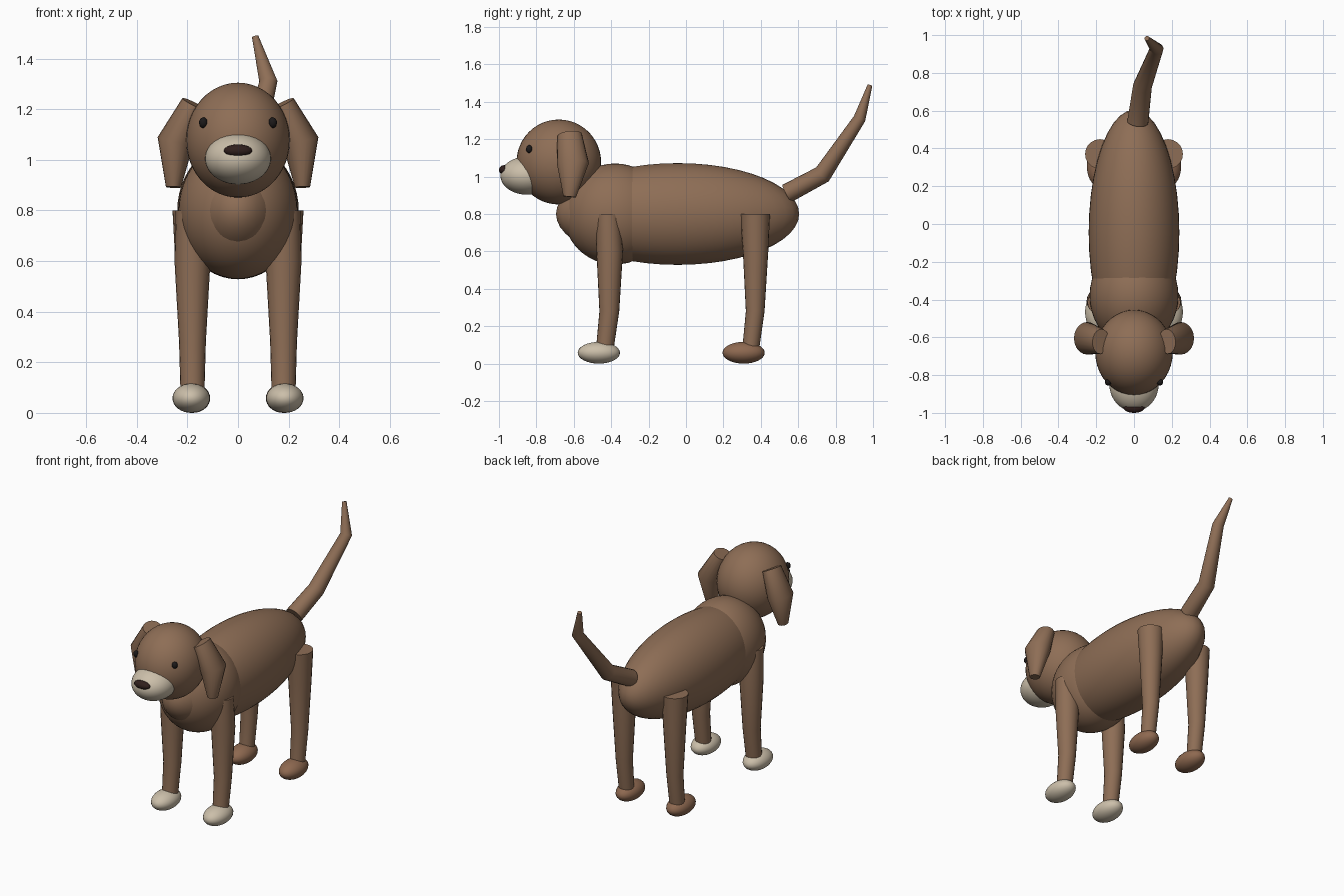
import bpy, bmesh, math
from mathutils import Vector

if "Cube" in bpy.data.objects:
    bpy.data.objects.remove(bpy.data.objects["Cube"])


def material(name, rgb):
    m = bpy.data.materials.new(name)
    m.diffuse_color = (*rgb, 1)
    m.use_nodes = True
    m.node_tree.nodes["Principled BSDF"].inputs["Base Color"].default_value = m.diffuse_color
    return m


BROWN = material("coat_brown", (0.27, 0.155, 0.092))
PAW = material("paw_brown", (0.27, 0.14, 0.08))
CREAM = material("cream", (0.60, 0.52, 0.40))
NOSE = material("nose_dark", (0.03, 0.014, 0.012))
EYE = material("eye_black", (0.012, 0.01, 0.01))


def finish(bm, name, mat):
    bmesh.ops.recalc_face_normals(bm, faces=bm.faces)
    me = bpy.data.meshes.new(name)
    bm.to_mesh(me)
    bm.free()
    me.materials.append(mat)
    ob = bpy.data.objects.new(name, me)
    bpy.context.collection.objects.link(ob)
    bpy.ops.object.select_all(action='DESELECT')
    ob.select_set(True)
    bpy.context.view_layer.objects.active = ob
    bpy.ops.object.shade_smooth_by_angle(angle=math.radians(50))
    return ob


def ellipsoid(name, centre, radii, mat, seg=40, rings=24):
    bm = bmesh.new()
    bmesh.ops.create_uvsphere(bm, u_segments=seg, v_segments=rings, radius=1)
    bmesh.ops.scale(bm, vec=radii, verts=bm.verts)
    bmesh.ops.translate(bm, vec=centre, verts=bm.verts)
    return finish(bm, name, mat)


def limb(name, rings, mat, side, flat=False, seg=20):
    """Capped tube; each ring is (centre, radius along side, radius along other axis).
    flat=True keeps the rings horizontal."""
    bm = bmesh.new()
    pts = [Vector(r[0]) for r in rings]
    side = Vector(side)
    loops = []
    for i, (_, ra, rb) in enumerate(rings):
        # ring plane bisects the neighbouring segments
        t = Vector((0, 0, 1))
        if not flat:
            t = Vector()
            if i > 0:
                t += (pts[i] - pts[i - 1]).normalized()
            if i < len(pts) - 1:
                t += (pts[i + 1] - pts[i]).normalized()
            t.normalize()
        a = (side - t * side.dot(t)).normalized()
        b = t.cross(a)
        loops.append([bm.verts.new(pts[i] + a * ra * math.cos(k * math.tau / seg)
                                   + b * rb * math.sin(k * math.tau / seg)) for k in range(seg)])
    for p, q in zip(loops, loops[1:]):
        for k in range(seg):
            n = (k + 1) % seg
            bm.faces.new((p[k], p[n], q[n], q[k]))
    bm.faces.new(loops[0])
    bm.faces.new(loops[-1])
    return finish(bm, name, mat)


# Torso and head
ellipsoid("body", (0, -0.045, 0.80), (0.24, 0.65, 0.272), BROWN)
ellipsoid("chest", (0, -0.38, 0.80), (0.235, 0.274, 0.27), BROWN)
ellipsoid("head", (0, -0.68, 1.078), (0.205, 0.226, 0.227), BROWN)
ellipsoid("muzzle", (0, -0.85, 1.005), (0.13, 0.142, 0.102), CREAM)
ellipsoid("nose", (0, -0.972, 1.036), (0.056, 0.028, 0.025), NOSE, 20, 12)

for s, label in ((1, "right"), (-1, "left")):
    ellipsoid(label + "_eye", (s * 0.137, -0.838, 1.147), (0.017, 0.017, 0.021), EYE, 20, 12)

    # Flattened hanging ear
    limb(label + "_ear", [((s * 0.175, -0.622, 1.222), 0.066, 0.05),
                          ((s * 0.248, -0.605, 1.072), 0.086, 0.072),
                          ((s * 0.255, -0.622, 0.892), 0.034, 0.03)], BROWN, (0, 1, 0))

    # Legs: (y, z, radius) from the shoulder or hip down
    legs = {"front": [(-0.416, 0.80, 0.066), (-0.408, 0.60, 0.071),
                      (-0.41, 0.28, 0.053), (-0.435, 0.07, 0.047)],
            "hind": [(0.37, 0.80, 0.079), (0.372, 0.60, 0.068),
                     (0.37, 0.28, 0.05), (0.345, 0.07, 0.045)]}
    for part, rows in legs.items():
        limb(f"{label}_{part}_leg", [((s * 0.18, y, z), r, r) for y, z, r in rows],
             BROWN, (1, 0, 0), flat=True)
    ellipsoid(label + "_front_paw", (s * 0.185, -0.466, 0.058), (0.074, 0.113, 0.058), CREAM, 28, 16)
    ellipsoid(label + "_hind_paw", (s * 0.18, 0.308, 0.058), (0.07, 0.113, 0.058), PAW, 28, 16)

# Raised tail
limb("tail", [((0.02, 0.54, 0.91), 0.056, 0.052), ((0.045, 0.73, 1.012), 0.05, 0.05),
              ((0.12, 0.928, 1.31), 0.036, 0.033), ((0.068, 0.983, 1.487), 0.013, 0.013)],
     BROWN, (1, 0, 0))
